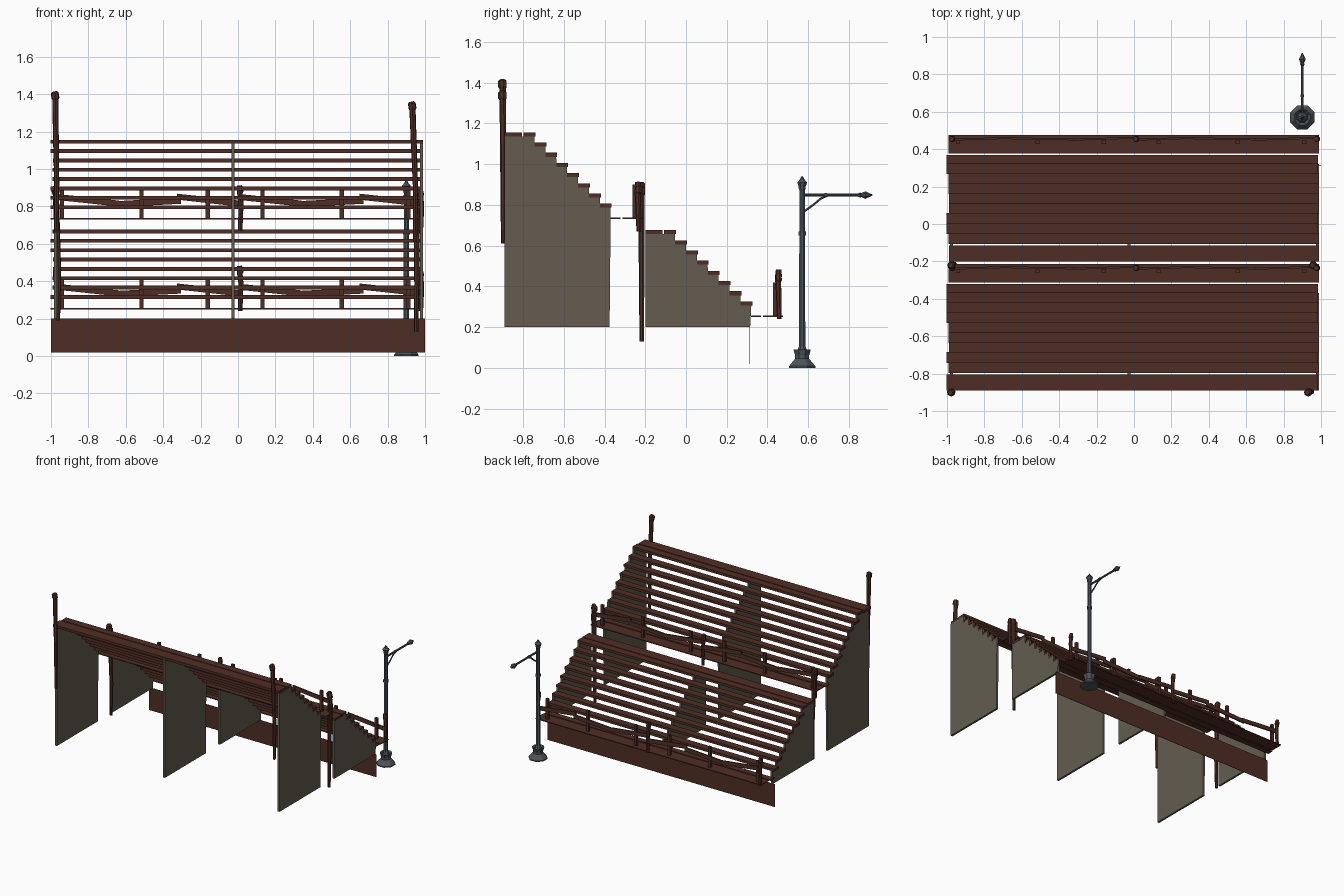
import bpy, bmesh, math, random
from mathutils import Vector, Matrix

if "Cube" in bpy.data.objects:
    bpy.data.objects.remove(bpy.data.objects["Cube"])
random.seed(4)

def mat(name, col):
    m = bpy.data.materials.new(name)
    m.diffuse_color = (*col, 1)
    m.use_nodes = True
    m.node_tree.nodes["Principled BSDF"].inputs["Base Color"].default_value = m.diffuse_color
    return m

WOOD = mat("dark red wood", (0.078, 0.027, 0.018))
STONE = mat("grey brown wall", (0.125, 0.108, 0.08))
IRON = mat("blue grey iron", (0.075, 0.092, 0.105))

def finish(bm, name, m):
    bmesh.ops.recalc_face_normals(bm, faces=bm.faces)
    me = bpy.data.meshes.new(name)
    bm.to_mesh(me)
    bm.free()
    me.materials.append(m)
    ob = bpy.data.objects.new(name, me)
    bpy.context.collection.objects.link(ob)
    return ob

def box(name, x0, x1, y0, y1, z0, z1, m=WOOD):
    bm = bmesh.new()
    bmesh.ops.create_cube(bm, size=1)
    bmesh.ops.scale(bm, vec=(x1 - x0, y1 - y0, z1 - z0), verts=bm.verts)
    bmesh.ops.translate(bm, vec=((x0 + x1) / 2, (y0 + y1) / 2, (z0 + z1) / 2), verts=bm.verts)
    return finish(bm, name, m)

def beam(name, a, b, height, thick):
    """Flat board standing on edge between two points."""
    a, b = Vector(a), Vector(b)
    bm = bmesh.new()
    rings = []
    for p in (a, b):
        rings.append([bm.verts.new(p + Vector((0, sy * thick / 2, sz * height / 2)))
                      for sy, sz in ((-1, -1), (1, -1), (1, 1), (-1, 1))])
    for i in range(4):
        j = (i + 1) % 4
        bm.faces.new((rings[0][i], rings[0][j], rings[1][j], rings[1][i]))
    bm.faces.new(rings[0])
    bm.faces.new(rings[1])
    return finish(bm, name, WOOD)

def tube(name, pts, m, sides=7):
    """Loft of circles along a path of (x, y, z, radius)."""
    bm = bmesh.new()
    P = [Vector(p[:3]) for p in pts]
    axis = (P[-1] - P[0]).normalized()
    rings = []
    for i, p in enumerate(pts):
        d = P[min(i + 1, len(P) - 1)] - P[max(i - 1, 0)]
        d = d.normalized() if d.length > 1e-6 else axis
        u = d.cross(Vector((1, 0, 0))).normalized()
        v = d.cross(u)
        rings.append([bm.verts.new(P[i] + p[3] * (math.cos(t) * u + math.sin(t) * v))
                      for t in (2 * math.pi * (k + .5) / sides for k in range(sides))])
    for r, s in zip(rings, rings[1:]):
        for k in range(sides):
            n = (k + 1) % sides
            bm.faces.new((r[k], r[n], s[n], s[k]))
    bm.faces.new(rings[0])
    bm.faces.new(rings[-1])
    return finish(bm, name, m)

def wall(name, x, dy, dz, bottom):
    """Stepped support wall under one tier."""
    prof = [(-0.375, bottom), (-0.89, bottom), (-0.89, 1.136), (-0.743, 1.136)]
    for i in range(1, 8):
        y, z = -0.743 + 0.0535 * (i - 1), 1.086 - 0.05 * (i - 1)
        prof += [(y, z), (y + 0.0525, z)]
    bm = bmesh.new()
    f = bm.faces.new([bm.verts.new((x - 0.008, y + dy, z + dz)) for y, z in prof])
    r = bmesh.ops.extrude_face_region(bm, geom=[f])
    bmesh.ops.translate(bm, vec=(0.016, 0, 0),
                        verts=[v for v in r["geom"] if isinstance(v, bmesh.types.BMVert)])
    return finish(bm, name, STONE)

def plank(name, y0, y1, z0, z1):
    s = random.choice((-0.01, 0, 0.004))
    box(name, -0.992 + s, 0.988 + s * 0.5, y0, y1, z0, z1)

# Two tiers: upper at the back, lower one shifted forward and down
for tier, dy, dz, bottom in (("upper", 0, 0, 0.2), ("lower", 0.69, -0.48, 0.68)):
    for side, x in (("left", -0.975), ("middle", -0.027), ("right", 0.98)):
        wall(f"{tier}_{side}_wall", x, dy, dz, bottom)
    plank(f"{tier}_back_plank", -0.89 + dy, -0.805 + dy, 1.136 + dz, 1.156 + dz)
    for i in range(8):
        y, z = -0.797 + 0.0535 * i, 1.156 - 0.05 * i
        plank(f"{tier}_step_{i}", y + dy, y + 0.058 + dy, z - 0.02 + dz, z + dz)
    # thin walkway boards in front of the steps
    plank(f"{tier}_walkway_inner", -0.37 + dy, -0.322 + dy, 0.73 + dz, 0.737 + dz)
    plank(f"{tier}_walkway_outer", -0.312 + dy, -0.215 + dy, 0.73 + dz, 0.737 + dz)

    # crooked hand rail on small posts
    ry = -0.235 + dy
    for i, x in enumerate((-0.94, -0.515, -0.162, 0.132, 0.555, 0.91)):
        beam_y = ry - 0.018
        box(f"{tier}_rail_post_{i}", x - 0.011, x + 0.011, beam_y - 0.009, beam_y + 0.009,
            0.735 + dz, 0.9 + dz)
    for b, x0 in enumerate((-0.965, 0.01)):
        for k, (xa, za, xb, zb) in enumerate(((0, 0.85, 0.33, 0.815), (0.31, 0.812, 0.66, 0.83),
                                              (0.64, 0.852, 0.975, 0.815))):
            beam(f"{tier}_rail_{b}_{k}", (x0 + xa, ry - 0.004 + 0.007 * (k % 2), za + dz),
                 (x0 + xb, ry + 0.006 - 0.009 * (k % 2), zb + dz), 0.032, 0.01)
    # thicker posts at the ends and middle of the rail
    zb, zt = (0.67, 0.912) if tier == "upper" else (0.24, 0.482)
    for i, x in enumerate((-0.972, 0.012, 0.978)):
        h = zt - zb - 0.02 * (i != 1)
        tube(f"{tier}_rail_main_post_{i}",
             [(x, ry + 0.004, zb, 0.012), (x + 0.004, ry, zb + h * .6, 0.014),
              (x - 0.002, ry - 0.002, zb + h * .82, 0.015),
              (x, ry, zb + h * .86, 0.018), (x - 0.004, ry, zb + h, 0.014)], WOOD)

# Tall crooked corner posts with knobbed tops
for name, x, y, z0, z1, lean in (
        ("back_left_post", -0.972, -0.897, 0.66, 1.415, -0.004),
        ("back_right_post", 0.947, -0.897, 0.61, 1.36, -0.014),
        ("middle_left_post", -0.962, -0.217, 0.19, 0.91, -0.012),
        ("middle_right_post", 0.953, -0.217, 0.13, 0.89, 0.006)):
    h = z1 - z0
    tube(name, [(x, y, z0, 0.011), (x + 0.003, y, z0 + h * .35, 0.014),
                (x + lean * .5, y, z0 + h * .7, 0.016), (x + lean, y - 0.002, z1 - 0.045, 0.017),
                (x + lean, y - 0.003, z1 - 0.035, 0.022),
                (x + lean - 0.004, y - 0.004, z1 - 0.008, 0.021),
                (x + lean - 0.006, y - 0.004, z1, 0.013)], WOOD)

# Thin front skirt board below the lower tier
box("skirt_board", -1, 1, 0.309, 0.312, 0.02, 0.2)

# Lamp post: turned pole with flared base and spiked cap
LX, LY = 0.9, 0.57
pole = [(0, .07), (.008, .07), (.045, .037), (.06, .037), (.09, .046), (.07, .03), (.1, .02),
        (.105, .017), (.65, .015), (.65, .02), (.668, .02), (.668, .014), (.87, .014),
        (.88, .018), (.888, .018), (.91, .026), (.92, .016), (.942, .002)]
bm = bmesh.new()
rings = [[bm.verts.new((LX + r * math.cos(a), LY + r * math.sin(a), z))
          for a in (math.pi * (2 * k + 1) / 8 for k in range(8))] for z, r in pole]
for r, s in zip(rings, rings[1:]):
    for k in range(8):
        bm.faces.new((r[k], r[(k + 1) % 8], s[(k + 1) % 8], s[k]))
bm.faces.new(rings[0][::-1])
bm.faces.new(rings[-1])
finish(bm, "lamp_pole", IRON)

# Lamp arm along y with a collar and pointed end, plus curved brace
arm = [(.0, .008), (.11, .008), (.11, .011), (.122, .011), (.122, .008), (.275, .008),
       (.285, .014), (.29, .01), (.31, .02), (.322, .014), (.345, .003)]
tube("lamp_arm", [(LX, LY + d, 0.848, r) for d, r in arm], IRON, 8)
tube("lamp_brace", [(LX, LY + 0.01, 0.768, .006), (LX, LY + 0.055, 0.8, .006),
                    (LX, LY + 0.09, 0.83, .006), (LX, LY + 0.13, 0.848, .006)], IRON, 6)
